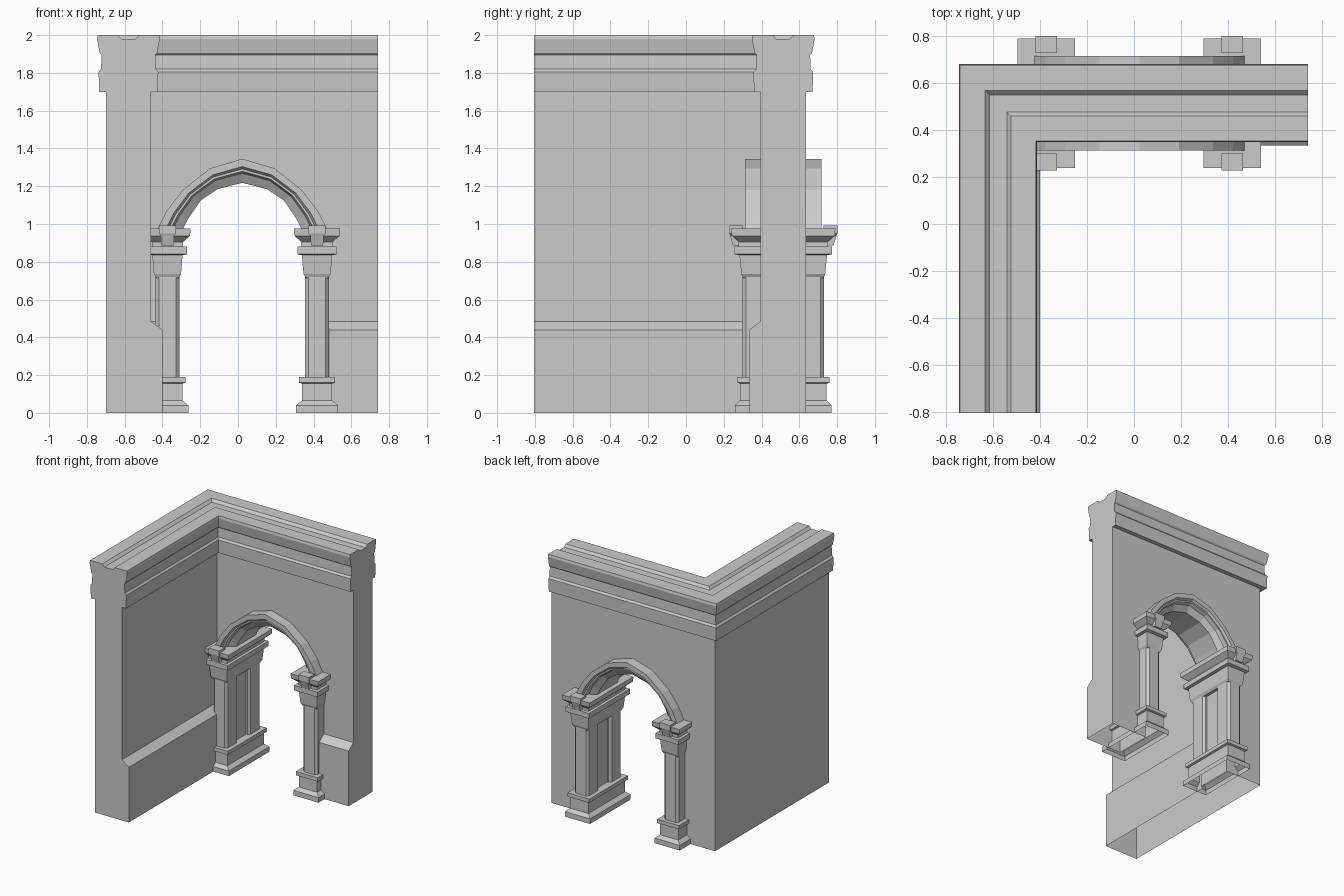
import bpy, bmesh

cube = bpy.data.objects.get("Cube")
if cube:
    bpy.data.objects.remove(cube, do_unlink=True)

stone = bpy.data.materials.new("grey_stone")
stone.use_nodes = True
COLOUR = (0.6, 0.6, 0.6, 1)
stone.diffuse_color = COLOUR
stone.node_tree.nodes["Principled BSDF"].inputs["Base Color"].default_value = COLOUR

WALL_X, WALL_Y = -0.70, 0.635      # outer faces of the two walls
THICK = 0.24
MID_Y = WALL_Y - THICK / 2
ARCH_X = 0.0225                    # centre of the archway
SPREAD = 0.396                     # archway centre to pier centre


def loft(name, rings, caps=(True, True), loop=False):
    """Join rings of equal length with quads, closing the ends on request."""
    bm = bmesh.new()
    rows = [[bm.verts.new(p) for p in ring] for ring in rings]
    pairs = list(zip(rows, rows[1:])) + ([(rows[-1], rows[0])] if loop else [])
    for a, b in pairs:
        for i in range(len(a)):
            j = (i + 1) % len(a)
            bm.faces.new((a[i], a[j], b[j], b[i]))
    if caps[0]:
        bm.faces.new(rows[0][::-1])
    if caps[1]:
        bm.faces.new(rows[-1])
    bmesh.ops.recalc_face_normals(bm, faces=bm.faces)
    mesh = bpy.data.meshes.new(name)
    bm.to_mesh(mesh)
    bm.free()
    mesh.materials.append(stone)
    obj = bpy.data.objects.new(name, mesh)
    bpy.context.collection.objects.link(obj)
    return obj


def rect(cx, cy, hx, hy, z, chamfer=0):
    """Rectangular ring, optionally with cut corners."""
    if not chamfer:
        return [(cx + sx * hx, cy + sy * hy, z)
                for sx, sy in ((-1, -1), (1, -1), (1, 1), (-1, 1))]
    ix, iy = hx - chamfer, hy - chamfer
    pts = [(-ix, -hy), (ix, -hy), (hx, -iy), (hx, iy),
           (ix, hy), (-ix, hy), (-hx, iy), (-hx, -iy)]
    return [(cx + x, cy + y, z) for x, y in pts]


# L-shaped wall: one moulded profile swept around the corner
cornice = [(0, 1.70), (0.035, 1.70), (0.038, 1.805), (0.025, 1.82),
           (0.022, 1.895), (0.032, 1.905), (0.046, 1.98), (0.042, 2.0)]
outer = [(0, 0)] + [(-d, z) for d, z in cornice]
groove = [(0.065, 2.0), (0.085, 1.98), (0.158, 1.98), (0.175, 2.0)]
inner = [(THICK + d, z) for d, z in reversed(cornice)]
dado = [(THICK, 0.485), (0.30, 0.44), (0.30, 0)]
profile = outer + groove + inner + dado
wall = loft("corner_wall", [
    [(WALL_X + d, -0.805, z) for d, z in profile],
    [(WALL_X + d, WALL_Y - d, z) for d, z in profile],
    [(0.742, WALL_Y - d, z) for d, z in profile]])

# Arch curves: right halves from springing to crown, mirrored
extrados = [(0.455, 0.96), (0.40, 1.07), (0.315, 1.18), (0.17, 1.295), (0, 1.345)]
intrados = [(0.32, 0.96), (0.285, 1.03), (0.22, 1.125), (0.13, 1.185), (0, 1.218)]


def whole(half):
    return half + [(-x, z) for x, z in reversed(half[:-1])]


extrados, intrados = whole(extrados), whole(intrados)

# Archway opening through the wall
middle = [((a[0] + b[0]) / 2, (a[1] + b[1]) / 2) for a, b in zip(extrados, intrados)]
outline = [(SPREAD, -0.2), (SPREAD, 0.96)] + middle[1:-1] + [(-SPREAD, 0.96), (-SPREAD, -0.2)]
cutter = loft("archway_cutter", [[(ARCH_X + x, y, z) for x, z in outline]
                                 for y in (0.25, 0.80)])
cutter.hide_render = True
cut = wall.modifiers.new("archway", 'BOOLEAN')
cut.object = cutter
cut.solver = 'EXACT'
bpy.context.view_layer.objects.active = wall
bpy.ops.object.modifier_apply(modifier=cut.name)
bpy.data.objects.remove(cutter, do_unlink=True)

# The wall is open underneath
bm = bmesh.new()
bm.from_mesh(wall.data)
under = [f for f in bm.faces if all(v.co.z < 0.001 for v in f.verts)]
bmesh.ops.delete(bm, geom=under, context='FACES')
bm.to_mesh(wall.data)
bm.free()

# Moulded arch ring: (share from outer to inner curve, half depth)
section = [(0, 0.202), (0.32, 0.202), (0.42, 0.185), (0.52, 0.185), (0.60, 0.155), (1, 0.125)]
section += [(t, -y) for t, y in reversed(section)]
loft("arch_ring", [[(ARCH_X + a[0] + (b[0] - a[0]) * t, MID_Y + y, a[1] + (b[1] - a[1]) * t)
                    for t, y in section] for a, b in zip(extrados, intrados)])

# Stacked outlines for the pier mouldings: (half width, half depth, height)
base_steps = [(0.111, 0.256, 0), (0.111, 0.256, 0.04), (0.080, 0.230, 0.065),
              (0.080, 0.230, 0.155), (0.096, 0.245, 0.16), (0.096, 0.245, 0.19)]
capital_steps = [(0.060, 0.213, 0.715), (0.072, 0.222, 0.735), (0.080, 0.232, 0.835),
                 (0.103, 0.258, 0.84), (0.103, 0.258, 0.88), (0.082, 0.236, 0.882),
                 (0.082, 0.236, 0.905), (0.120, 0.272, 0.937), (0.122, 0.276, 0.975)]

for side, sign in (("right", -1), ("left", 1)):
    px = ARCH_X + sign * SPREAD
    loft(side + "_pier_base", [rect(px, MID_Y, *s) for s in base_steps], caps=(False, True))
    loft(side + "_pier_capital", [rect(px, MID_Y, *s) for s in capital_steps])
    loft(side + "_pier_panel", [rect(px, MID_Y, 0.035, 0.15, z) for z in (0.18, 0.73)])
    for end, way in (("front", -1), ("back", 1)):
        # Chamfered shaft
        sy = MID_Y + way * 0.143
        loft(f"{side}_{end}_shaft", [rect(px, sy, 0.063, 0.072, z, 0.018) for z in (0.18, 0.73)])
        # Tapered bracket across the capital
        loft(f"{side}_{end}_bracket", [
            rect(px, MID_Y + way * 0.24, 0.032, 0.026, 0.885),
            rect(px, MID_Y + way * 0.248, 0.036, 0.034, 0.94),
            rect(px, MID_Y + way * 0.25, 0.046, 0.036, 0.95),
            rect(px, MID_Y + way * 0.25, 0.046, 0.036, 0.992)])
